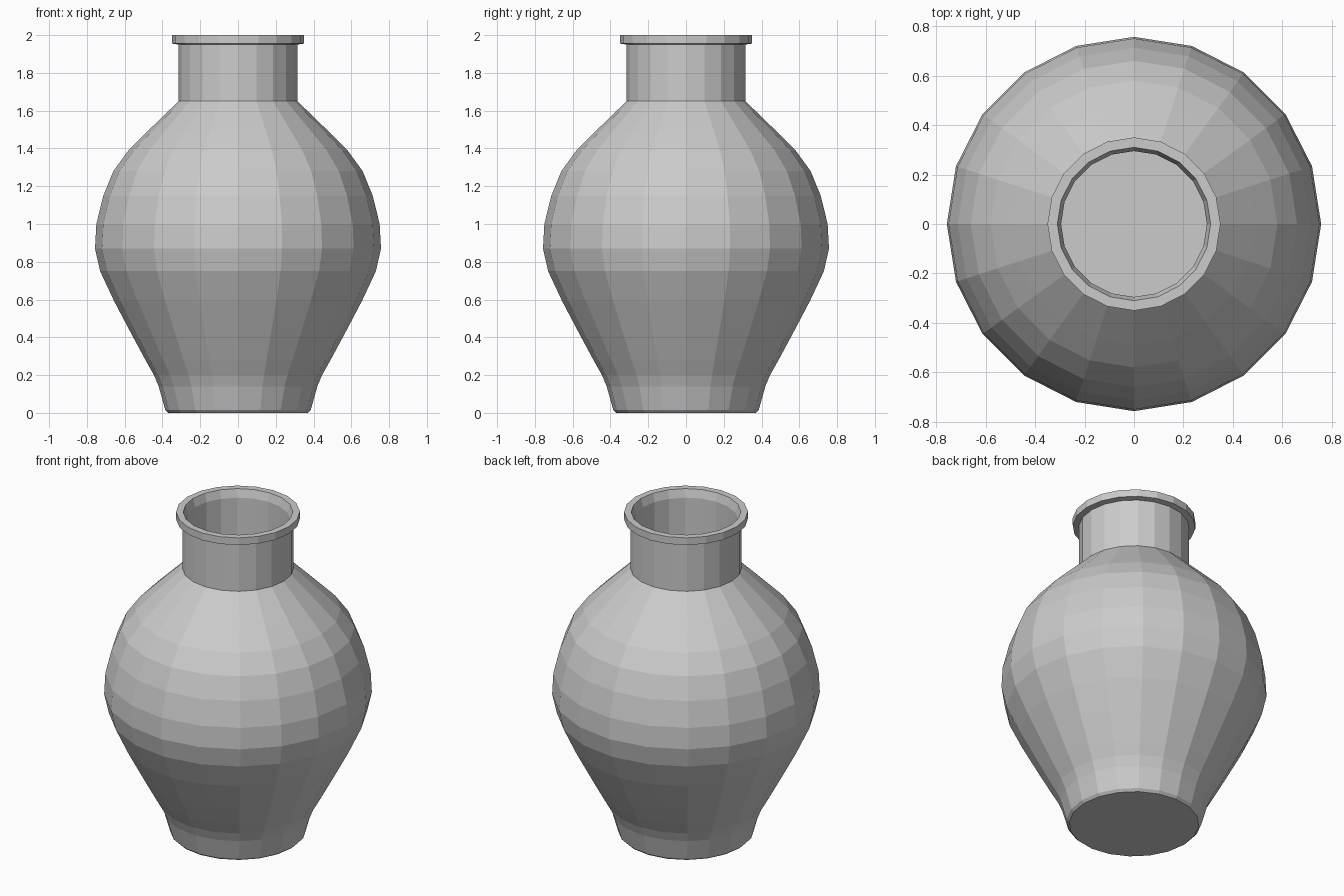
import bpy, bmesh, math
from mathutils import Vector

if "Cube" in bpy.data.objects:
    bpy.data.objects.remove(bpy.data.objects["Cube"])

# Closed wall profile (radius, height): outside going up, rim, then inside going down
PROFILE = [(0, 0), (.37, 0), (.385, .015), (.42, .14), (.445, .2), (.49, .28), (.56, .41),
           (.655, .59), (.73, .75), (.757, .87), (.75, 1.0), (.713, 1.15), (.66, 1.28),
           (.58, 1.39), (.49, 1.48), (.315, 1.65), (.315, 1.95), (.35, 1.955), (.35, 2.0),
           (.31, 2.0), (.295, 1.95), (.295, 1.64), (.465, 1.465), (.555, 1.37), (.632, 1.265),
           (.685, 1.14), (.72, 1.0), (.727, .87), (.70, .76), (.627, .6), (.53, .42),
           (.46, .29), (.415, .21), (.39, .15), (.36, .04), (0, .04)]

# Points on the surface where three cracks meet
J = dict(A=(-.09, -.35, 1.61), B=(-.05, -.53, .40), C=(.65, .01, .60), D=(-.45, .25, 1.45),
         E=(-.59, .30, 1.26), F=(.13, -.44, .24), G=(.39, -.30, .27), H=(.61, .29, .66),
         I=(-.40, .525, .62), K=(-.40, .285, .27))

# Cracks: end points, the two shards they separate, and a point half way
CRACKS = [('AB', 0, 1, (-.18, -.73, 1.0)), ('AC', 0, 2, (.637, -.222, 1.25)),
          ('AD', 1, 2, (-.26, -.17, 1.68)), ('BF', 0, 4, (.03, -.49, .32)),
          ('FG', 0, 5, (.26, -.39, .24)), ('CG', 0, 6, (.545, -.15, .42)),
          ('CH', 2, 6, (.65, .15, .63)), ('HD', 2, 3, (.2, .63, 1.28)),
          ('DE', 1, 3, (-.52, .275, 1.37)), ('EB', 1, 4, (-.5, -.4, .57)),
          ('EI', 3, 4, (-.585, .478, .95)), ('IH', 3, 6, (0, .64, .575)),
          ('IK', 4, 6, (-.41, .41, .45)), ('KF', 4, 5, (-.33, -.226, .08)),
          ('GK', 5, 6, (.355, .15, .015))]
NAMES = ['front_shard', 'left_shard', 'neck_shard', 'back_shard',
         'lower_left_shard', 'base_shard', 'lower_back_shard']


def shard_centres():
    """Cell centres whose dividing planes follow the cracks."""
    pts = [[] for _ in NAMES]
    walls = []
    for ends, i, j, mid in CRACKS:
        for p in (J[ends[0]], J[ends[1]], mid):
            p = Vector(p)
            pts[i].append(p)
            pts[j].append(p)
            walls.append((p, i, j))
    seeds = [sum(c, Vector()) / len(c) for c in pts]
    for step in range(4000):
        k = .1 if step < 2500 else .03
        for p, i, j in walls:
            d = seeds[i] - seeds[j]
            n = d.normalized()
            off = p - (seeds[i] + seeds[j]) / 2
            e = off.dot(n)
            tilt = (off - e * n) / max(d.length, .1)
            seeds[i] = seeds[i] + k * e * (n / 2 - tilt)
            seeds[j] = seeds[j] + k * e * (n / 2 + tilt)
    return seeds


# Whole hollow vase, 20 sided
vase = bmesh.new()
ring = [vase.verts.new((r, 0, z)) for r, z in PROFILE]
edges = [vase.edges.new(pair) for pair in zip(ring, ring[1:])]
bmesh.ops.spin(vase, geom=ring + edges, cent=(0, 0, 0), axis=(0, 0, 1),
               angle=2 * math.pi, steps=20)
bmesh.ops.remove_doubles(vase, verts=vase.verts[:], dist=.0005)
bmesh.ops.recalc_face_normals(vase, faces=vase.faces[:])

# Shards: keep the part of the vase nearest to each centre and close the cuts
seeds = shard_centres()
for i, name in enumerate(NAMES):
    bm = vase.copy()
    for j, other in enumerate(seeds):
        if i == j:
            continue
        normal = (other - seeds[i]).normalized()
        cut = bmesh.ops.bisect_plane(
            bm, geom=bm.verts[:] + bm.edges[:] + bm.faces[:], dist=1e-5,
            plane_co=(other + seeds[i]) / 2, plane_no=normal, clear_outer=True)
        rim = [g for g in cut['geom_cut'] if isinstance(g, bmesh.types.BMEdge) and g.is_boundary]
        if rim:
            bmesh.ops.triangle_fill(bm, edges=rim, normal=normal, use_beauty=True)
    bmesh.ops.recalc_face_normals(bm, faces=bm.faces[:])
    mesh = bpy.data.meshes.new(name)
    bm.to_mesh(mesh)
    bm.free()
    bpy.context.collection.objects.link(bpy.data.objects.new(name, mesh))
vase.free()
